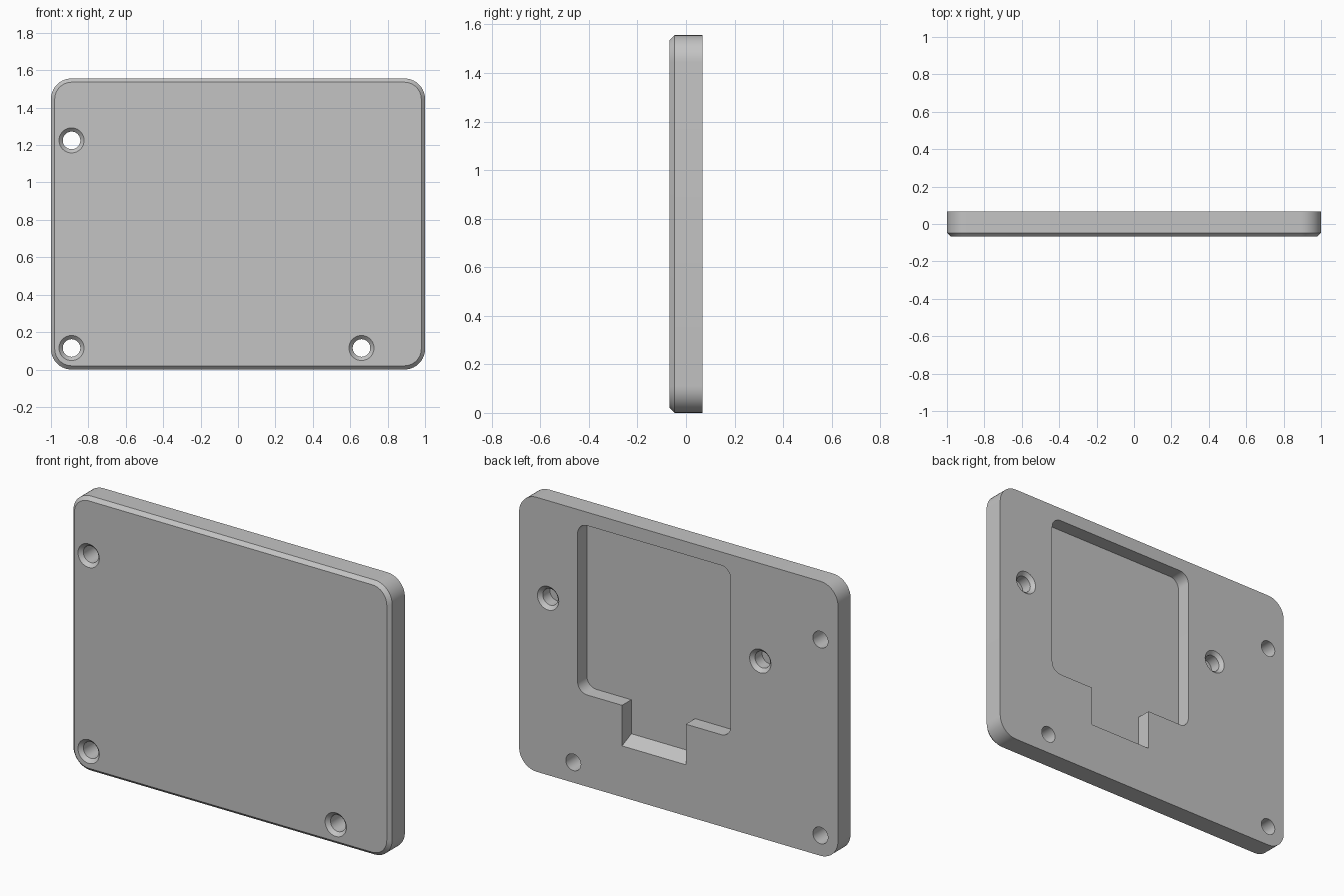
import bpy
import bmesh
from math import cos, sin, pi

cube = bpy.data.objects.get("Cube")
if cube:
    bpy.data.objects.remove(cube, do_unlink=True)

WIDTH, HEIGHT = 2.0, 1.556
BACK, FRONT = 0.067, -0.067
CHAMFER = 0.02
HOLE_R = 0.047
FLOOR = BACK - 0.083
OVER = 0.03

grey = bpy.data.materials.new("mid grey")
grey.diffuse_color = (0.55, 0.55, 0.55, 1)
grey.use_nodes = True
grey.node_tree.nodes["Principled BSDF"].inputs["Base Color"].default_value = (0.55, 0.55, 0.55, 1)


def rounded_rect(cx, cz, w, h, r, steps=10):
    """Outline of a rounded rectangle as (x, z) pairs."""
    points = []
    for i, (sx, sz) in enumerate([(1, 1), (-1, 1), (-1, -1), (1, -1)]):
        for k in range(steps + 1):
            a = (i + k / steps) * pi / 2
            points.append((cx + sx * (w / 2 - r) + r * cos(a),
                           cz + sz * (h / 2 - r) + r * sin(a)))
    return points


def circle(cx, cz, r, steps=40):
    return [(cx + r * cos(2 * pi * k / steps), cz + r * sin(2 * pi * k / steps))
            for k in range(steps)]


def loft(name, sections):
    """Closed solid through (y, outline) sections."""
    bm = bmesh.new()
    rings = [[bm.verts.new((x, y, z)) for x, z in outline] for y, outline in sections]
    n = len(rings[0])
    for a, b in zip(rings, rings[1:]):
        for i in range(n):
            j = (i + 1) % n
            bm.faces.new((a[i], a[j], b[j], b[i]))
    bm.faces.new(rings[0])
    bm.faces.new(rings[-1])
    bmesh.ops.recalc_face_normals(bm, faces=bm.faces)
    mesh = bpy.data.meshes.new(name)
    bm.to_mesh(mesh)
    bm.free()
    mesh.materials.append(grey)
    obj = bpy.data.objects.new(name, mesh)
    bpy.context.collection.objects.link(obj)
    return obj


def cut(target, cutter):
    cutter.hide_render = True
    mod = target.modifiers.new("cut", 'BOOLEAN')
    mod.operation = 'DIFFERENCE'
    mod.solver = 'EXACT'
    mod.object = cutter
    bpy.context.view_layer.objects.active = target
    bpy.ops.object.modifier_apply(modifier=mod.name)
    bpy.data.objects.remove(cutter, do_unlink=True)


def countersunk(name, x, z, mouth, end):
    """Hole with a chamfered mouth at y = mouth, running to y = end."""
    out = 1 if mouth > end else -1
    return loft(name, [
        (mouth + out * OVER, circle(x, z, HOLE_R + CHAMFER + OVER)),
        (mouth - out * CHAMFER, circle(x, z, HOLE_R)),
        (end, circle(x, z, HOLE_R))])


# Plate with rounded corners and a chamfered front rim
mid = HEIGHT / 2
plate = loft("cover_plate", [
    (BACK, rounded_rect(0, mid, WIDTH, HEIGHT, 0.11)),
    (FRONT + CHAMFER, rounded_rect(0, mid, WIDTH, HEIGHT, 0.11)),
    (FRONT, rounded_rect(0, mid, WIDTH - 2 * CHAMFER, HEIGHT - 2 * CHAMFER, 0.09))])

# Square pocket in the back
pocket = rounded_rect(0.153, 1.0, 0.96, 0.96, 0.06)
cut(plate, loft("pocket_cutter", [(BACK + OVER, pocket), (FLOOR, pocket)]))

# Notch below the pocket, with a sloped lower wall
slope = 0.45


def notch_outline(y):
    low = 0.29 + (BACK - y) * slope
    return [(-0.046, low), (0.354, low), (0.354, 0.65), (-0.046, 0.65)]


cut(plate, loft("notch_cutter", [(y, notch_outline(y)) for y in (BACK + OVER, FLOOR)]))

# Through holes, countersunk from the front
for x, z in [(-0.89, 1.225), (-0.89, 0.115), (0.66, 0.115)]:
    cut(plate, countersunk("screw_hole_cutter", x, z, FRONT, BACK + OVER))

# Blind holes on both sides of the pocket
for x in (0.818, -0.513):
    cut(plate, countersunk("blind_hole_cutter", x, 1.003, BACK, FLOOR))

bpy.ops.object.select_all(action='DESELECT')
plate.select_set(True)
bpy.context.view_layer.objects.active = plate
bpy.ops.object.shade_smooth_by_angle(angle=pi / 6)
